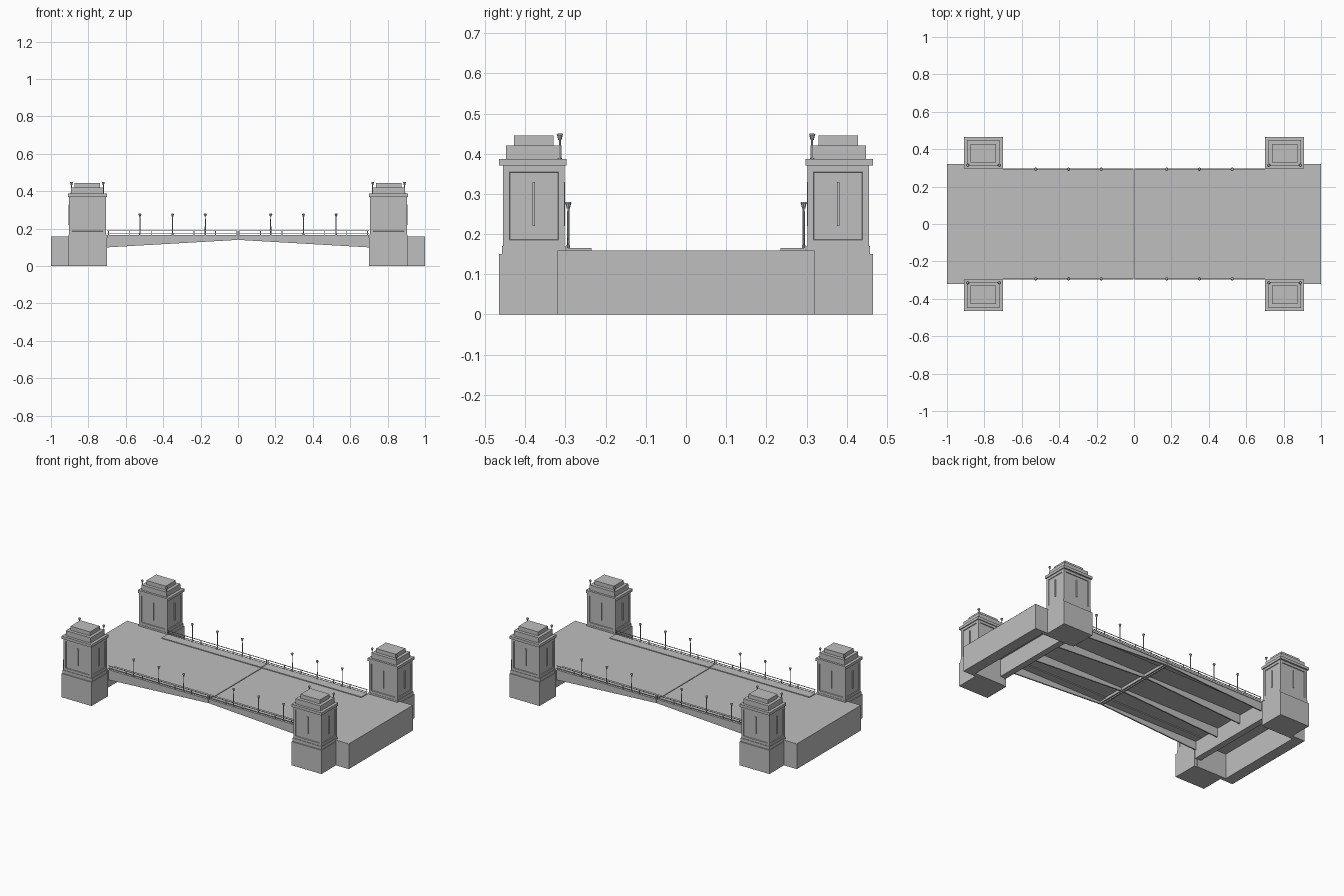
import bpy, bmesh, math

if "Cube" in bpy.data.objects:
    bpy.data.objects.remove(bpy.data.objects["Cube"])

stone = bpy.data.materials.new("light grey")
stone.diffuse_color = (0.52, 0.52, 0.52, 1)
stone.use_nodes = True
stone.node_tree.nodes["Principled BSDF"].inputs["Base Color"].default_value = stone.diffuse_color


def finish(name, bm):
    mesh = bpy.data.meshes.new(name)
    bm.to_mesh(mesh)
    bm.free()
    mesh.materials.append(stone)
    obj = bpy.data.objects.new(name, mesh)
    bpy.context.collection.objects.link(obj)
    return obj


def add_box(bm, x0, x1, y0, y1, z0, z1):
    x0, x1 = sorted((x0, x1))
    y0, y1 = sorted((y0, y1))
    v = bmesh.ops.create_cube(bm, size=1)["verts"]
    for p in v:
        p.co = ((x0 + x1) / 2 + p.co.x * (x1 - x0),
                (y0 + y1) / 2 + p.co.y * (y1 - y0),
                (z0 + z1) / 2 + p.co.z * (z1 - z0))
    return list({f for p in v for f in p.link_faces})


def box(name, *dims):
    bm = bmesh.new()
    add_box(bm, *dims)
    return finish(name, bm)


def add_rod(bm, x, y, z0, z1, r0, r1, n=8):
    v = bmesh.ops.create_cone(bm, cap_ends=True, segments=n, radius1=r0,
                              radius2=r1, depth=z1 - z0)["verts"]
    bmesh.ops.translate(bm, verts=v, vec=(x, y, (z0 + z1) / 2))


def lamp(name, x, y, z0, z1):
    # slim post, flared lantern and small lid
    bm = bmesh.new()
    add_rod(bm, x, y, z0, z0 + 0.008, 0.005, 0.004)
    add_rod(bm, x, y, z0, z1 - 0.014, 0.003, 0.0025)
    add_rod(bm, x, y, z1 - 0.016, z1 - 0.004, 0.004, 0.007)
    add_rod(bm, x, y, z1 - 0.004, z1, 0.009, 0.006)
    finish(name, bm)


def tower(sx, sy):
    def part(name, x0, x1, y0, y1, z0, z1):
        return box(name, sx * x0, sx * x1, sy * y0, sy * y1, z0, z1)
    part("tower_base", .70, .91, .30, .465, 0, .15)
    part("tower_plinth", .703, .907, .30, .458, .15, .17)
    # shaft with recessed panels and a narrow slit on each side
    bm = bmesh.new()
    faces = add_box(bm, sx * .706, sx * .904, sy * .302, sy * .455, .17, .37)
    sides = [f for f in faces if abs(f.normal.z) < .5]
    bm.normal_update()
    sides = [f for f in faces if abs(f.normal.z) < .5]
    bmesh.ops.inset_individual(bm, faces=sides, thickness=.022, depth=0)
    bmesh.ops.inset_individual(bm, faces=sides, thickness=.002, depth=-.004)
    finish("tower_shaft", bm)
    for y in (.304, .453):
        part("tower_slit_ledge", .802, .808, y - .003, y + .003, .22, .33)
    for x in (.708, .902):
        part("tower_slit_ledge", x - .003, x + .003, .376, .382, .22, .33)
    part("tower_cornice", .70, .91, .297, .465, .37, .387)
    part("tower_step", .718, .892, .31, .448, .387, .42)
    part("tower_cap", .737, .873, .33, .428, .42, .445)
    for x in (.72, .89):
        lamp("tower_lamp", sx * x, sy * .314, .387, .45)


for sx in (-1, 1):
    for sy in (-1, 1):
        tower(sx, sy)
    # abutment: hollow, with end wall, side walls and a front cross wall
    box("abutment_end_wall", sx * .93, sx, -.32, .32, 0, .1595)
    box("abutment_front_wall", sx * .705, sx * .745, -.30, .30, .05, .1595)
    for sy in (-1, 1):
        box("abutment_side_wall", sx * .72, sx * .93, sy * .295, sy * .32, 0, .1595)

    # thin road surface, one leaf per side
    bm = bmesh.new()
    for xa, xb, w in ((.002, .70, .293), (.70, 1, .32)):
        x0, x1 = sorted((sx * xa, sx * xb))
        bm.faces.new([bm.verts.new(c) for c in
                      ((x0, -w, .16), (x1, -w, .16), (x1, w, .16), (x0, w, .16))])
    finish("road_leaf", bm)

    # tapering girders
    for y in (-.29, -.1, .1, .29):
        bm = bmesh.new()
        top = .165 if abs(y) > .2 else .159
        prof = ((.002, top), (.70, top), (.70, .10), (.002, .14))
        f = bm.faces.new([bm.verts.new((sx * x, y - .004, z)) for x, z in prof])
        g = bmesh.ops.extrude_face_region(bm, geom=[f])["geom"]
        bmesh.ops.translate(bm, vec=(0, .008, 0),
                            verts=[e for e in g if isinstance(e, bmesh.types.BMVert)])
        bmesh.ops.recalc_face_normals(bm, faces=bm.faces[:])
        finish("girder", bm)

    # floor beam beside the central joint
    box("joint_beam", sx * .004, sx * .012, -.29, .29, .142, .159)

    for sy in (-1, 1):
        box("footway", sx * .002, sx * .70, sy * .235, sy * .293, .154, .165)
        box("fascia_band", sx * .002, sx * .70, sy * .294, sy * .297, .153, .166)
        # railing with thin posts and two rails
        bm = bmesh.new()
        for z in (.176, .19):
            add_box(bm, sx * .002, sx * .70, sy * .2915, sy * .2945, z - .003, z)
        for i in range(7):
            x = .006 + i * .1145
            add_box(bm, sx * (x - .002), sx * (x + .002), sy * .291, sy * .295, .165, .19)
        finish("railing", bm)
        for x in (.175, .35, .525):
            lamp("street_lamp", sx * x, sy * .293, .165, .28)
